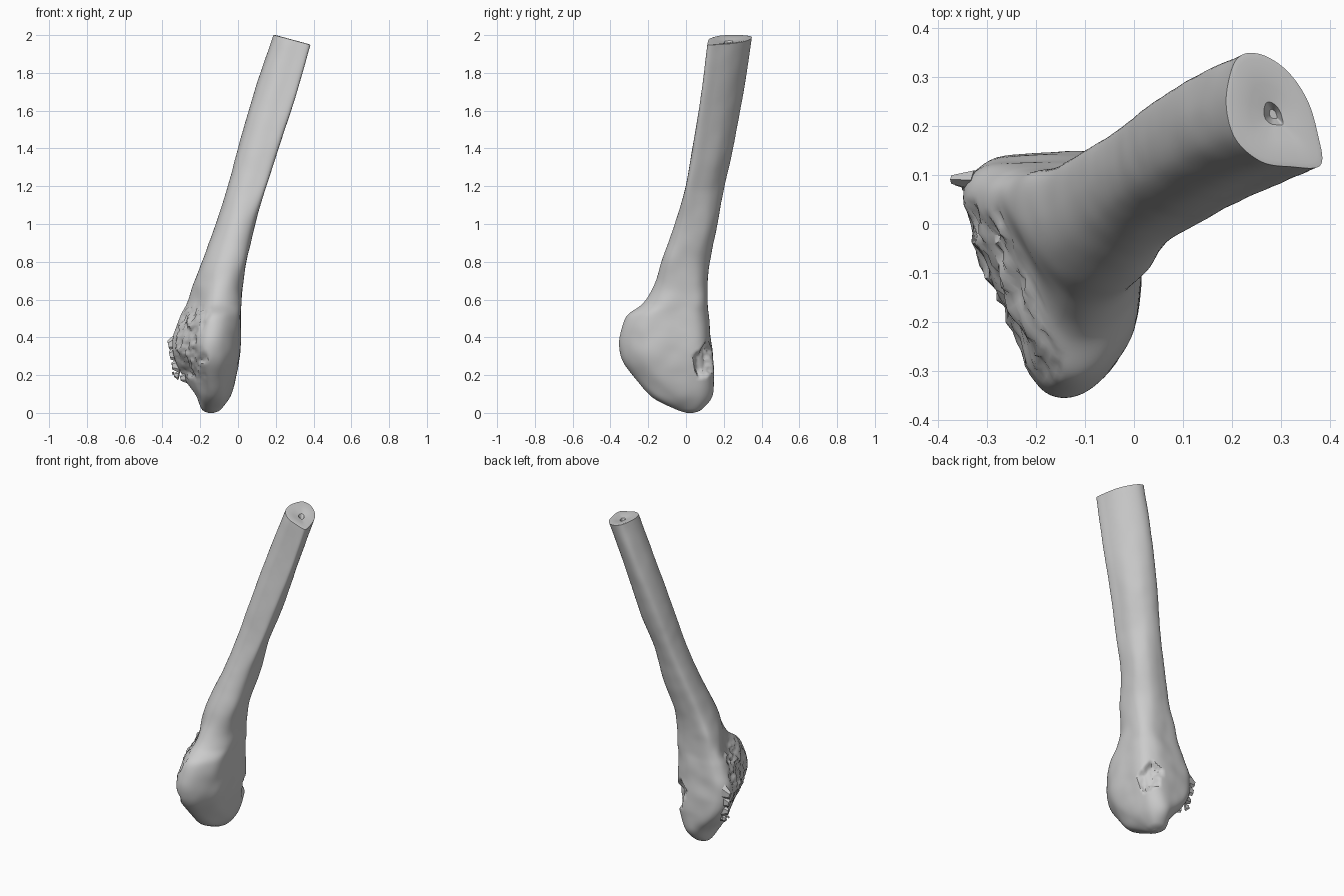
import bpy, bmesh, math, random
from mathutils import Vector, noise

cube = bpy.data.objects.get("Cube")
if cube:
    bpy.data.objects.remove(cube, do_unlink=True)
random.seed(4)

bone_grey = bpy.data.materials.new("bone grey")
bone_grey.use_nodes = True
bone_grey.diffuse_color = (0.6, 0.6, 0.6, 1)
bone_grey.node_tree.nodes["Principled BSDF"].inputs["Base Color"].default_value = (0.6, 0.6, 0.6, 1)

# Cross-section outlines in a unit box, counter-clockwise from the front
OUTLINES = {
    "shaft": [(.35, .07), (.68, .02), (1, .03), (.97, .3), (.85, .6),
              (.62, .86), (.33, .99), (.1, .93), (0, .6), (.08, .28)],
    "middle": [(.36, .06), (.68, .01), (.98, .06), (.98, .36), (.89, .67),
               (.66, .91), (.35, 1), (.08, .92), (0, .59), (.09, .27)],
    "neck": [(.38, .04), (.68, .01), (.93, .15), (1, .45), (.95, .77),
             (.72, .97), (.37, 1), (.06, .91), (0, .58), (.11, .27)],
    "shoulder": [(.4, .04), (.67, .01), (.91, .19), (1, .52), (.97, .82),
                 (.75, .98), (.38, 1), (.05, .94), (0, .64), (.14, .32)],
    "head": [(.43, .02), (.7, .01), (.96, .26), (1, .62), (.97, .87),
             (.78, .99), (.43, 1), (.11, .97), (0, .8), (.2, .4)],
    "tip": [(.45, 0), (.78, .08), (.96, .35), (1, .6), (.93, .84),
            (.7, .98), (.4, 1), (.12, .88), (0, .6), (.15, .2)],
}
# Height, x range, y range and outline of each section
SECTIONS = [
    (0, -.155, -.13, .005, .035, "tip"),
    (.02, -.19, -.09, -.055, .085, "tip"),
    (.09, -.22, -.04, -.185, .135, "tip"),
    (.2, -.295, -.01, -.275, .145, "head"),
    (.3, -.337, .008, -.335, .14, "head"),
    (.4, -.345, .015, -.34, .13, "head"),
    (.51, -.305, .015, -.307, .118, "head"),
    (.58, -.27, .018, -.22, .112, "head"),
    (.68, -.235, .026, -.165, .113, "shoulder"),
    (.8, -.19, .045, -.13, .125, "neck"),
    (1, -.115, .09, -.06, .165, "neck"),
    (1.2, -.05, .145, -.005, .205, "middle"),
    (1.4, .005, .207, .03, .25, "middle"),
    (1.7, .095, .3, .078, .308, "shaft"),
    (1.975, .188, .38, .112, .35, "shaft"),
]


def spline(points, t, closed=False):
    """Smooth curve through the points; t counts in points."""
    n = len(points)
    i = int(t) if closed else min(int(t), n - 2)
    f = t - i
    pick = lambda k: points[k % n] if closed else points[max(0, min(n - 1, k))]
    a, b, c, d = (pick(i + k) for k in (-1, 0, 1, 2))
    return b + 0.5 * f * (c - a + f * (2 * a - 5 * b + 4 * c - d + f * (3 * (b - c) + d - a)))


def section_points(z, x0, x1, y0, y1, kind):
    tilt = 0.27 * max(0, min(1, (z - 0.8) / 0.8))
    return [Vector((x0 + u * (x1 - x0), y0 + v * (y1 - y0),
                    z - tilt * (u - 0.5) * (x1 - x0))) for u, v in OUTLINES[kind]]


def fade(x, edge):
    return max(0, min(1, x / edge))


def weather(p, centre):
    """Break the left of the head, sink a pit at the back, ripple the rest."""
    out = (p - centre)
    out.z = 0
    out.normalize()
    rough = noise.noise(p * 16)
    jag = noise.noise(p * 38 + Vector((3, 7, 1)))
    facing = out.dot(Vector((-0.88, -0.47, 0)))
    edge = 0.57 + 0.04 * rough
    broken = fade(facing - 0.6 - 0.2 * rough, 0.1) * fade(p.z - 0.17, 0.03) * fade(edge - p.z, 0.03)
    q = p - Vector((-0.03, 0.1, 0.28))
    pit = Vector((q.x / 0.07, q.y / 0.07, q.z / 0.09)).length + 0.5 * rough + 0.2 * jag
    low = fade(0.75 - p.z, 0.3)
    shift = low * 0.005 * noise.noise(p * 9) + 0.0015 * noise.noise(p * 14)
    shift += broken * (-0.006 + 0.022 * rough + 0.016 * jag)
    shift -= 0.035 * fade(1 - pit, 0.5)
    return p + out * shift


# Bone: skin the sections, then close both ends
AROUND, ALONG = 90, 140
columns = list(zip(*[section_points(*s) for s in SECTIONS]))
bm = bmesh.new()
rings = []
for j in range(ALONG + 1):
    t = j / ALONG * (len(SECTIONS) - 1)
    control = [spline(c, t) for c in columns]
    centre = sum(control, Vector()) / len(control)
    pts = [spline(control, k / AROUND * len(control), True) for k in range(AROUND)]
    rings.append([bm.verts.new(weather(p, centre)) for p in pts])


def bridge(lower, upper):
    for k in range(AROUND):
        m = (k + 1) % AROUND
        bm.faces.new((lower[k], lower[m], upper[m], upper[k]))


for lower, upper in zip(rings, rings[1:]):
    bridge(lower, upper)
bm.faces.new(list(reversed(rings[0])))

# Sawn end with a small marrow pit in the middle
last = rings[-1]
middle = sum((v.co for v in last), Vector()) / AROUND
for scale, drop in ((0.9, -0.002), (0.5, 0.004), (0.2, 0.01), (0.08, 0.035)):
    ring = [bm.verts.new(middle + (v.co - middle) * scale - Vector((0, 0, drop))) for v in rings[-1]]
    bridge(last, ring)
    last = ring
bm.faces.new(last)
bmesh.ops.recalc_face_normals(bm, faces=bm.faces)


def make_object(name, mesh_data, angle):
    mesh = bpy.data.meshes.new(name)
    mesh_data.to_mesh(mesh)
    mesh_data.free()
    mesh.materials.append(bone_grey)
    obj = bpy.data.objects.new(name, mesh)
    bpy.context.collection.objects.link(obj)
    bpy.ops.object.select_all(action="DESELECT")
    obj.select_set(True)
    bpy.context.view_layer.objects.active = obj
    bpy.ops.object.shade_smooth_by_angle(angle=math.radians(angle))


make_object("bone_shaft_and_head", bm, 40)

# Splinters: blunt flakes along the broken edge
flakes = bmesh.new()
spots = [(-.345, .09, .365, .05), (-.337, .085, .31, .05), (-.33, .08, .25, .04),
         (-.325, .08, .2, .025), (-.29, .05, .185, .03), (-.345, .07, .21, .01)]
for x, y, z, size in spots:
    made = bmesh.ops.create_cone(flakes, segments=6, radius1=size, radius2=size * 0.45,
                                 depth=size, cap_ends=True)
    turn = Vector((-1, random.uniform(-0.1, 0.4), random.uniform(-0.3, 0.3)))
    spin = turn.to_track_quat("Z", "Y")
    for v in made["verts"]:
        v.co.x *= 0.45
        v.co = spin @ v.co + Vector((x, y, z))
make_object("bone_splinters", flakes, 20)
